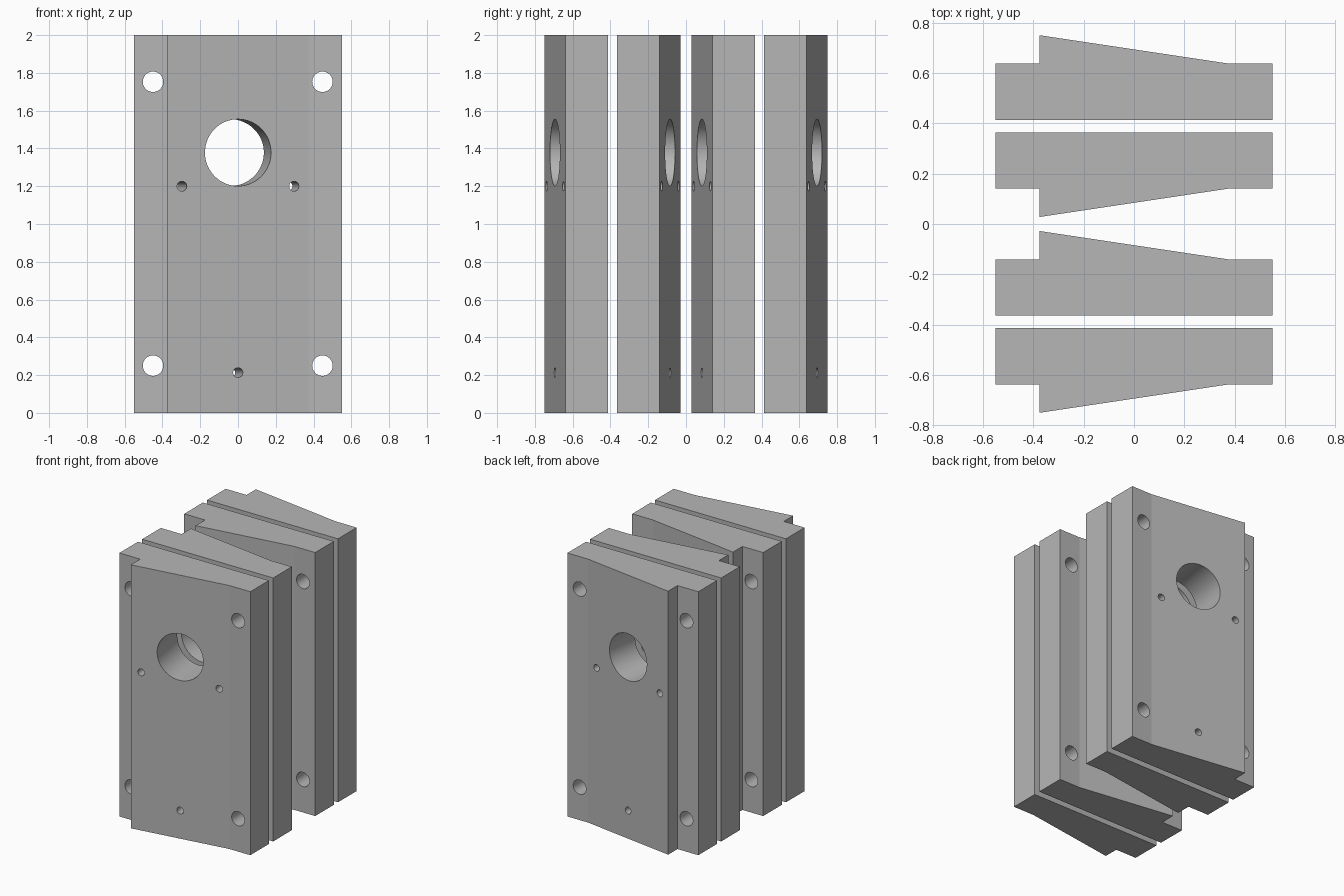
import bpy, bmesh, math
from mathutils import Matrix, Vector

if "Cube" in bpy.data.objects:
    bpy.data.objects.remove(bpy.data.objects["Cube"])

gray = bpy.data.materials.new("machined gray")
gray.diffuse_color = (0.47, 0.47, 0.47, 1)
gray.use_nodes = True
gray.node_tree.nodes["Principled BSDF"].inputs["Base Color"].default_value = gray.diffuse_color

HEIGHT, HALF_W, STEP_X = 2.0, 0.55, 0.375
SHOULDER, TIP = 0.2235, 0.336          # thickness at the shoulder and wedge tip
TILT = math.atan2(TIP - SHOULDER, 2 * STEP_X)
MID = (TIP + SHOULDER) / 2             # thickness at the middle of the slope


def make_object(name, bm):
    bmesh.ops.recalc_face_normals(bm, faces=bm.faces)
    mesh = bpy.data.meshes.new(name)
    bm.to_mesh(mesh)
    bm.free()
    mesh.materials.append(gray)
    obj = bpy.data.objects.new(name, mesh)
    bpy.context.collection.objects.link(obj)
    return obj


def drill(bm, x, y, z, radius, tilt):
    """Add a cylinder along y, turned about z by the tilt."""
    m = (Matrix.Translation((x, y, z)) @ Matrix.Rotation(tilt, 4, 'Z')
         @ Matrix.Rotation(math.pi / 2, 4, 'X'))
    bmesh.ops.create_cone(bm, cap_ends=True, segments=64, radius1=radius,
                          radius2=radius, depth=1.4, matrix=m)


# Wedge plate: flat back on y = 0, sloped face towards -y
profile = [(-HALF_W, 0), (HALF_W, 0), (HALF_W, -SHOULDER), (STEP_X, -SHOULDER),
           (-STEP_X, -TIP), (-STEP_X, -SHOULDER), (-HALF_W, -SHOULDER)]
bm = bmesh.new()
face = bm.faces.new([bm.verts.new((x, y, 0)) for x, y in profile])
ext = bmesh.ops.extrude_face_region(bm, geom=[face])
bmesh.ops.translate(bm, vec=(0, 0, HEIGHT),
                    verts=[v for v in ext["geom"] if isinstance(v, bmesh.types.BMVert)])
plate = make_object("wedge_plate", bm)

# Drills: straight corner bolt holes, and bore and pin holes square to the slope
bm = bmesh.new()
for x in (-0.45, 0.447):
    for z in (0.25, 1.753):
        drill(bm, x, 0, z, 0.054, 0)
for x, z, r in ((0, 1.378, 0.177), (-0.297, 1.2, 0.026), (0.297, 1.2, 0.026), (0, 0.213, 0.026)):
    drill(bm, x, -MID + x * math.tan(TILT), z, r, TILT)
drills = make_object("drills", bm)
drills.hide_render = True

mod = plate.modifiers.new("holes", 'BOOLEAN')
mod.operation, mod.solver, mod.object = 'DIFFERENCE', 'EXACT', drills
bpy.context.view_layer.objects.active = plate
plate.select_set(True)
bpy.ops.object.modifier_apply(modifier=mod.name)
bpy.data.objects.remove(drills)

# Smooth hole walls while keeping the shallow slope edge crisp
bpy.ops.object.shade_smooth_by_angle(angle=math.radians(7))

# Mirrored twin with its sloped face towards +y
bm = bmesh.new()
bm.from_mesh(plate.data)
bmesh.ops.scale(bm, vec=(1, -1, 1), verts=bm.verts)
bmesh.ops.reverse_faces(bm, faces=bm.faces)
mirrored = bpy.data.meshes.new("mirrored_wedge_plate")
bm.to_mesh(mirrored)
bm.free()
mirrored.materials.clear()
mirrored.materials.append(gray)

# Two back-to-back pairs
plate.name = "front_outer_plate"
plate.location.y = -0.414
for name, mesh, y in (("front_inner_plate", mirrored, -0.364),
                      ("back_inner_plate", plate.data, 0.364),
                      ("back_outer_plate", mirrored, 0.414)):
    obj = bpy.data.objects.new(name, mesh)
    obj.location.y = y
    bpy.context.collection.objects.link(obj)
